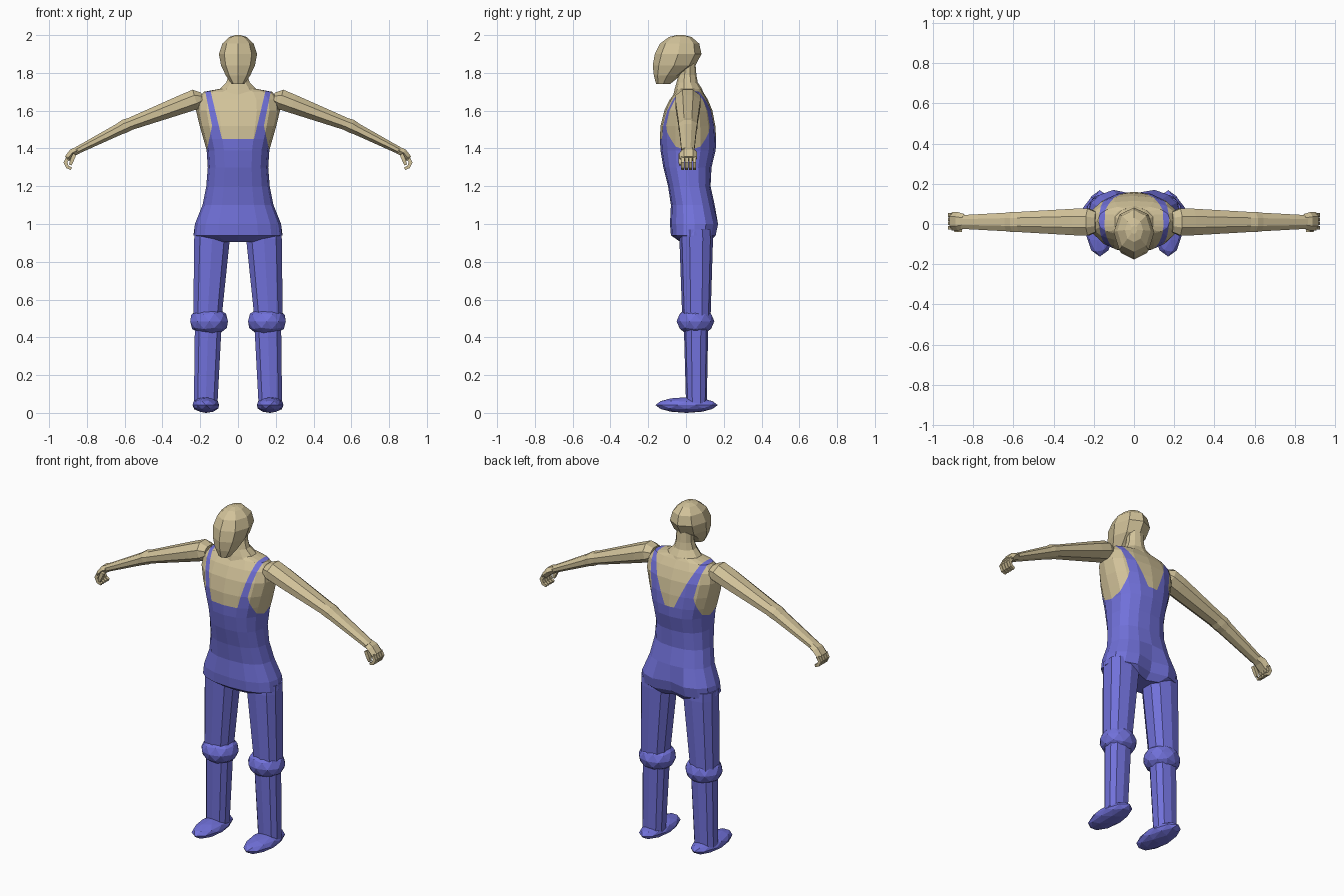
import bpy, bmesh, math
from mathutils import Vector

if "Cube" in bpy.data.objects:
    bpy.data.objects.remove(bpy.data.objects["Cube"])

def material(name, rgb):
    m = bpy.data.materials.new(name)
    m.diffuse_color = (*rgb, 1)
    m.use_nodes = True
    m.node_tree.nodes["Principled BSDF"].inputs["Base Color"].default_value = m.diffuse_color
    return m

SKIN = material("tan skin", (0.64, 0.54, 0.32))
BLUE = material("blue cloth", (0.165, 0.165, 0.70))

def finish(name, bm, mats, mirror=False):
    bmesh.ops.recalc_face_normals(bm, faces=bm.faces[:])
    me = bpy.data.meshes.new(name)
    bm.to_mesh(me)
    bm.free()
    for m in mats:
        me.materials.append(m)
    ob = bpy.data.objects.new(name, me)
    bpy.context.collection.objects.link(ob)
    if mirror:
        mod = ob.modifiers.new("mirror", 'MIRROR')
        mod.use_mirror_merge = False
    return ob

def loft(bm, sections):
    rings = [[bm.verts.new(p) for p in s] for s in sections]
    n = len(rings[0])
    for a, b in zip(rings, rings[1:]):
        for i in range(n):
            j = (i + 1) % n
            bm.faces.new((a[i], a[j], b[j], b[i]))
    bm.faces.new(rings[0])
    bm.faces.new(rings[-1])

def oval(z, hw, yf, yb, n=16, p=2.4, cx=0.0):
    """Horizontal rounded section with a vertex at the front centre."""
    pts = []
    for k in range(n):
        t = 2 * math.pi * k / n
        s, c = math.sin(t), -math.cos(t)
        s = math.copysign(abs(s) ** (2 / p), s)
        c = math.copysign(abs(c) ** (2 / p), c)
        pts.append((cx + hw * s, (yf + yb) / 2 + (yb - yf) / 2 * c, z))
    return pts

def tube(bm, path, y, n=8):
    """Limb in the xz plane; path holds x, z, radius across, radius in y."""
    out = []
    for i, (x, z, ru, rv) in enumerate(path):
        a, b = path[max(i - 1, 0)], path[min(i + 1, len(path) - 1)]
        t = Vector((b[0] - a[0], 0, b[1] - a[1])).normalized()
        u = Vector((-t.z, 0, t.x))
        out.append([Vector((x, y, z)) + u * ru * math.cos(2 * math.pi * (k + .5) / n) / math.cos(math.pi / n)
                    + Vector((0, rv * math.sin(2 * math.pi * (k + .5) / n) / math.cos(math.pi / n), 0))
                    for k in range(n)])
    loft(bm, out)

# torso with hips, waist and chest
bm = bmesh.new()
loft(bm, [oval(*r) for r in (
    (0.905, .15, -.03, .13), (0.94, .236, -.08, .165), (1.0, .228, -.085, .178),
    (1.1, .188, -.08, .152), (1.2, .168, -.095, .13), (1.3, .160, -.12, .135),
    (1.39, .166, -.135, .157), (1.45, .183, -.138, .16), (1.52, .203, -.135, .155),
    (1.6, .222, -.115, .14), (1.66, .215, -.085, .115), (1.70, .18, -.055, .09),
    (1.715, .10, -.045, .08))])
for v in bm.verts:                       # cleft between the buttocks
    if v.co.z < 1.05 and v.co.y > .1 and abs(v.co.x) < .02:
        v.co.y -= .03

# overall outline: (x, z) ends of the strap edges
FRONT, BACK = ((.085, 1.45), (.147, 1.71)), ((.03, 1.45), (.147, 1.71))
OUT_LOW, OUT_HIGH = ((.165, 1.39), (.137, 1.52)), ((.137, 1.52), (.175, 1.71))

def at(line, z):
    (xa, za), (xb, zb) = line
    return xa + (xb - xa) * (z - za) / (zb - za)

def cut(line, keep):
    (xa, za), (xb, zb) = line
    for s in (1, -1):
        fs = []
        for f in bm.faces:
            c = f.calc_center_median()
            if c.x * s > -.02 and keep(c):
                fs.append(f)
        geom = set(fs)
        for f in fs:
            geom.update(f.edges)
            geom.update(f.verts)
        bmesh.ops.bisect_plane(bm, geom=list(geom), plane_co=(s * xa, 0, za),
                               plane_no=(zb - za, 0, -s * (xb - xa)))

cut(FRONT, lambda c: c.z > 1.45 and c.y < .02)
cut(BACK, lambda c: c.z > 1.45 and c.y > .02)
cut(OUT_LOW, lambda c: 1.39 < c.z < 1.52)
cut(OUT_HIGH, lambda c: c.z > 1.52)
for f in bm.faces:
    c = f.calc_center_median()
    x = abs(c.x)
    inner = at(FRONT if c.y < .02 else BACK, c.z)
    outer = at(OUT_HIGH if c.z > 1.52 else OUT_LOW, c.z)
    f.material_index = int(c.z < 1.39 or (x < outer and (c.z < 1.45 or x > inner)))
finish("torso_and_overalls", bm, [SKIN, BLUE])

# neck
bm = bmesh.new()
loft(bm, [oval(*r, n=10, p=2) for r in (
    (1.67, .15, -.07, .10), (1.715, .10, -.06, .085), (1.75, .065, -.05, .062),
    (1.79, .052, -.04, .055), (1.85, .05, -.03, .05))])
finish("neck", bm, [SKIN])

# head with forward chin
bm = bmesh.new()
loft(bm, [oval(*r, n=8, p=2.1) for r in (
    (1.74, .033, -.158, -.085), (1.785, .064, -.170, -.03), (1.84, .09, -.176, .05),
    (1.9, .101, -.165, .082), (1.955, .083, -.138, .07), (1.99, .045, -.09, .03),
    (2.0, .015, -.05, -.01))])
finish("head", bm, [SKIN])

# arms
bm = bmesh.new()
tube(bm, [(.19, 1.665, .03, .05), (.225, 1.66, .053, .066), (.29, 1.636, .05, .066),
          (.57, 1.53, .033, .05), (.60, 1.518, .036, .05), (.63, 1.502, .031, .046),
          (.855, 1.388, .019, .034)], .01)
finish("arm", bm, [SKIN], True)

# hands: palm, curled fingers and thumb
bm = bmesh.new()
tube(bm, [(.845, 1.392, .019, .032), (.875, 1.378, .021, .040), (.905, 1.345, .017, .040)], .013, 6)
for i in range(4):
    tube(bm, [(.90, 1.352, .010, .009), (.914, 1.326, .010, .009),
              (.903, 1.302, .009, .009), (.882, 1.293, .007, .007)], -.018 + .021 * i, 4)
tube(bm, [(.865, 1.37, .010, .010), (.88, 1.335, .010, .010), (.888, 1.312, .007, .007)], -.03, 4)
finish("hand", bm, [SKIN], True)

# trouser legs, thigh and shin
for name, rows in (
    ("thigh", ((.97, .095, -.03, .14, .140), (.92, .098, -.035, .143, .1375), (.50, .078, -.02, .13, .162))),
    ("shin", ((.48, .074, -.012, .118, .157), (.05, .065, 0, .11, .171)))):
    bm = bmesh.new()
    loft(bm, [oval(z, hw, yf, yb, 10, 2.5, cx) for z, hw, yf, yb, cx in rows])
    finish(name, bm, [BLUE], True)

# knee pads and shoes as faceted balls
for name, centre, size in (("knee", (.153, .05, .485), (.1, .1, .078)),
                           ("shoe", (.17, .003, .0415), (.07, .165, .0415))):
    bm = bmesh.new()
    bmesh.ops.create_icosphere(bm, subdivisions=2, radius=1)
    ext = [max(v.co[i] for v in bm.verts) for i in range(3)]
    for v in bm.verts:
        v.co = [centre[i] + v.co[i] / ext[i] * size[i] for i in range(3)]
    finish(name, bm, [BLUE], True)
